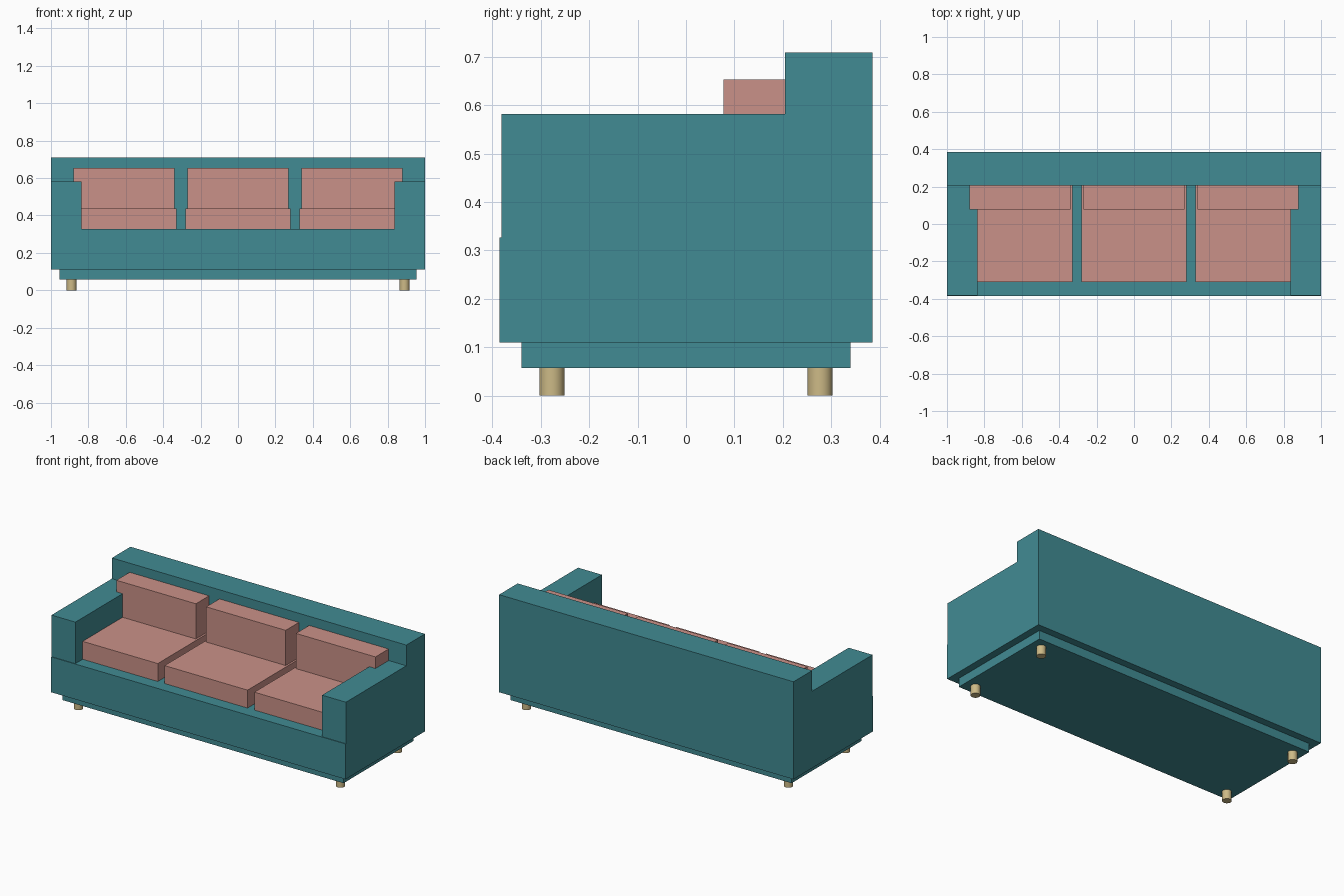
import bpy

cube = bpy.data.objects.get("Cube")
if cube:
    bpy.data.objects.remove(cube, do_unlink=True)


def material(name, rgb):
    m = bpy.data.materials.new(name)
    m.use_nodes = True
    colour = (*rgb, 1)
    m.diffuse_color = colour
    for node in m.node_tree.nodes:
        if node.type == 'BSDF_PRINCIPLED':
            node.inputs["Base Color"].default_value = colour
    return m


teal = material("teal fabric", (0.053, 0.258, 0.292))
pink = material("pink fabric", (0.591, 0.283, 0.246))
wood = material("pale wood", (0.61, 0.49, 0.24))


def box(name, x, y, z, mat):
    """Box from (min, max) pairs on each axis."""
    bpy.ops.mesh.primitive_cube_add(size=1)
    ob = bpy.context.object
    ob.name = name
    ob.location = [(a + b) / 2 for a, b in (x, y, z)]
    ob.scale = [b - a for a, b in (x, y, z)]
    bpy.ops.object.transform_apply(location=False, rotation=False, scale=True)
    ob.data.materials.append(mat)
    return ob


# Heights shared by neighbouring parts
leg_top, plinth_top, deck, seat_top = 0.057, 0.11, 0.327, 0.437
back_front, depth = 0.205, 0.385

# Frame
box("plinth", (-0.955, 0.955), (-0.34, 0.34), (leg_top, plinth_top), teal)
box("base", (-1, 1), (-depth, depth), (plinth_top, deck), teal)
box("backrest", (-1, 1), (back_front, depth), (deck, 0.709), teal)
for side, s in (("right", -1), ("left", 1)):
    box(side + "_arm", sorted((s * 0.838, s)), (-0.381, back_front), (deck, 0.582), teal)

# Cushions: the outer ones tuck into the arms
for place, i in (("right", -1), ("middle", 0), ("left", 1)):
    cx = i * 0.61
    box(place + "_seat_cushion", (cx - 0.282, cx + 0.282), (-0.31, back_front),
        (deck, seat_top), pink)
    box(place + "_back_cushion", (cx - 0.27, cx + 0.27), (0.077, back_front),
        (seat_top, 0.653), pink)

# Legs
for side, s in (("right", -1), ("left", 1)):
    for end, e in (("front", -1), ("back", 1)):
        bpy.ops.mesh.primitive_cylinder_add(vertices=32, radius=0.026, depth=leg_top,
                                            location=(s * 0.89, e * 0.277, leg_top / 2))
        leg = bpy.context.object
        leg.name = f"{end}_{side}_leg"
        leg.data.materials.append(wood)
        bpy.ops.object.shade_smooth_by_angle()
